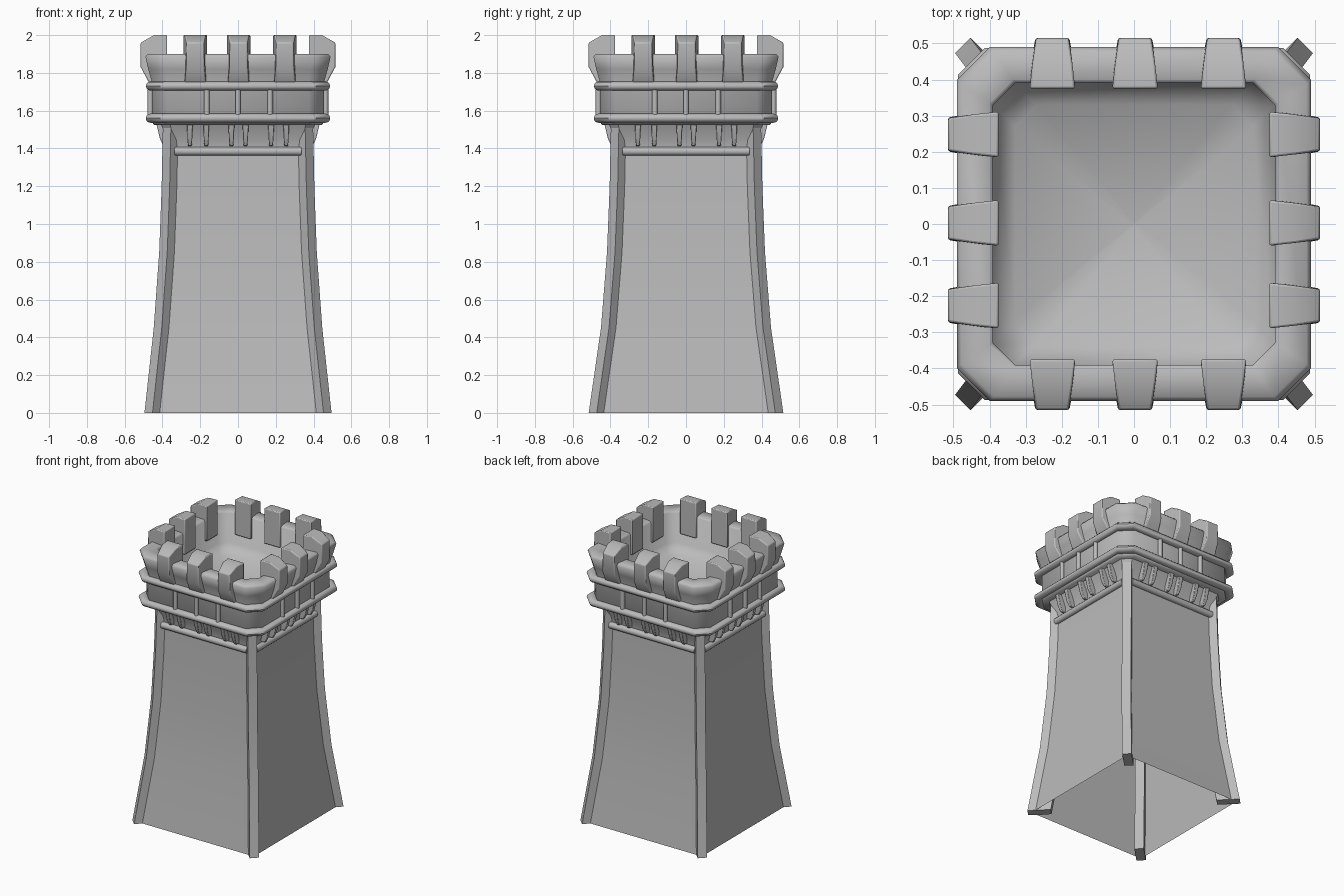
import bpy, bmesh, math
from mathutils import Vector, Matrix

cube = bpy.data.objects.get("Cube")
if cube:
    bpy.data.objects.remove(cube)

stone = bpy.data.materials.new("grey_stone")
stone.use_nodes = True
GREY = (0.5, 0.5, 0.5, 1)
stone.diffuse_color = GREY
stone.node_tree.nodes["Principled BSDF"].inputs["Base Color"].default_value = GREY


def loft(name, rings, caps=False, loop=False, angle=40, bevel=0, recalc=True):
    """Skin a list of equal rings of points into one mesh."""
    bm = bmesh.new()
    rows = [[bm.verts.new(p) for p in ring] for ring in rings]
    n = len(rows[0])
    pairs = list(zip(rows, rows[1:])) + ([(rows[-1], rows[0])] if loop else [])
    for a, b in pairs:
        for i in range(n):
            j = (i + 1) % n
            bm.faces.new((a[i], a[j], b[j], b[i]))
    if caps:
        bm.faces.new(rows[0][::-1])
        bm.faces.new(rows[-1])
    if recalc:
        bmesh.ops.recalc_face_normals(bm, faces=bm.faces)
    mesh = bpy.data.meshes.new(name)
    bm.to_mesh(mesh)
    bm.free()
    mesh.materials.append(stone)
    obj = bpy.data.objects.new(name, mesh)
    bpy.context.collection.objects.link(obj)
    if bevel:
        mod = obj.modifiers.new("soft_edges", "BEVEL")
        mod.width, mod.segments = bevel, 2
    bpy.ops.object.select_all(action="DESELECT")
    obj.select_set(True)
    bpy.context.view_layer.objects.active = obj
    bpy.ops.object.shade_smooth_by_angle(angle=math.radians(angle))
    return obj


def octagon(h, c, z):
    """Square of half size h with corners cut back by c."""
    k = h - c
    return [(h, -k, z), (h, k, z), (k, h, z), (-k, h, z),
            (-h, k, z), (-h, -k, z), (-k, -h, z), (k, -h, z)]


def tube(a, b, r, sides=12):
    """Rings of a straight round bar from a to b."""
    a, b = Vector(a), Vector(b)
    rot = (b - a).to_track_quat("Z", "Y")
    circle = [Vector((r * math.cos(t), r * math.sin(t), 0))
              for t in (2 * math.pi * i / sides for i in range(sides))]
    return [[rot @ p + e for p in circle] for e in (a, b)]


SIDES = {"front": -90, "left": 0, "back": 90, "right": 180}


def on_side(side, ring):
    """Turn points given as (outward, along, up) to one side of the tower."""
    m = Matrix.Rotation(math.radians(SIDES[side]), 3, "Z")
    return [m @ Vector(p) for p in ring]


# Tapering tower walls, an open shell: z, half width, half depth
levels = [(0, 0.495, 0.515), (0.45, 0.446, 0.45), (0.85, 0.417, 0.418),
          (1.2, 0.404, 0.404), (1.4, 0.40, 0.40)]
walls = []
for z, sx, sy in levels:
    x, y = sx - 0.037, sy - 0.038
    walls.append([(x, -y, z), (x, y, z), (-x, y, z), (-x, -y, z)])
loft("tower_walls", walls, recalc=False)

# Flared collar beneath the battlement
loft("flared_collar", [octagon(0.363, 0.02, 1.4), octagon(0.37, 0.03, 1.45),
                       octagon(0.41, 0.05, 1.53)], angle=30, recalc=False)

# Diagonal posts on the four corners
for sx, sy, label in ((1, -1, "front_left"), (1, 1, "back_left"),
                      (-1, 1, "back_right"), (-1, -1, "front_right")):
    out = Vector((sx, sy, 0)).normalized()
    across = Vector((-out.y, out.x, 0)) * 0.03
    rings = []
    for z, px, py in levels + [(1.54, 0.397, 0.397)]:
        o = Vector((sx * (px - 0.021), sy * (py - 0.021), z))
        i = o - out * 0.15
        rings.append([o - across, o + across, i + across, i - across])
    loft("corner_post_" + label, rings, caps=True)

# Battlement: underside, band, flared parapet, rounded rim, inner wall and floor
shell = [(0.36, 0.03, 1.53), (0.445, 0.08, 1.525), (0.455, 0.08, 1.54),
         (0.455, 0.08, 1.75), (0.475, 0.09, 1.82), (0.49, 0.09, 1.885),
         (0.478, 0.09, 1.9), (0.40, 0.065, 1.9), (0.39, 0.06, 1.89),
         (0.39, 0.06, 1.68), (0.33, 0.06, 1.63), (0.004, 0.001, 1.58)]
loft("battlement", [octagon(*s) for s in shell], caps=True, angle=75)

# Round rails above and below the band
for name, z in (("lower_rail", 1.56), ("upper_rail", 1.73)):
    rings = []
    for i in range(12):
        t = 2 * math.pi * i / 12
        rings.append(octagon(0.464 + 0.024 * math.cos(t), 0.075,
                             z + 0.024 * math.sin(t)))
    loft(name, rings, loop=True)

# Merlon section: outward, up, half width
merlon = [(0.375, 1.75, 0.063), (0.375, 2.0, 0.063), (0.445, 2.0, 0.056),
          (0.515, 1.96, 0.045), (0.515, 1.83, 0.047), (0.472, 1.75, 0.056)]
# Corbel section: outward, up, half width
corbel = [(0.35, 1.41, 0.009), (0.395, 1.415, 0.010), (0.413, 1.45, 0.014),
          (0.432, 1.53, 0.016), (0.35, 1.53, 0.016)]

for side in SIDES:
    flip = -1 if side in ("back", "right") else 1
    # Merlons
    for i, t in enumerate((-0.226, 0.003, 0.248)):
        rings = [on_side(side, [(r, flip * t + s * w, z) for r, z, w in merlon])
                 for s in (-1, 1)]
        loft(f"merlon_{side}_{i + 1}", rings, caps=True, bevel=0.006)
    # Short columns between the rails
    for i, t in enumerate((-0.165, 0, 0.17)):
        rings = tube((0.464, flip * t, 1.56), (0.464, flip * t, 1.73), 0.014)
        loft(f"column_{side}_{i + 1}", [on_side(side, q) for q in rings], caps=True)
    # Paired corbels under the band
    for i, t in enumerate((-0.255, -0.168, -0.035, 0.04, 0.175, 0.255)):
        rings = [on_side(side, [(r, flip * t + s * w, z) for r, z, w in corbel])
                 for s in (-1, 1)]
        loft(f"corbel_{side}_{i + 1}", rings, caps=True, bevel=0.004)
    # Round moulding at the head of the wall
    rings = tube((0.367, -0.335, 1.385), (0.367, 0.335, 1.385), 0.023)
    loft("moulding_" + side, [on_side(side, q) for q in rings], caps=True)
